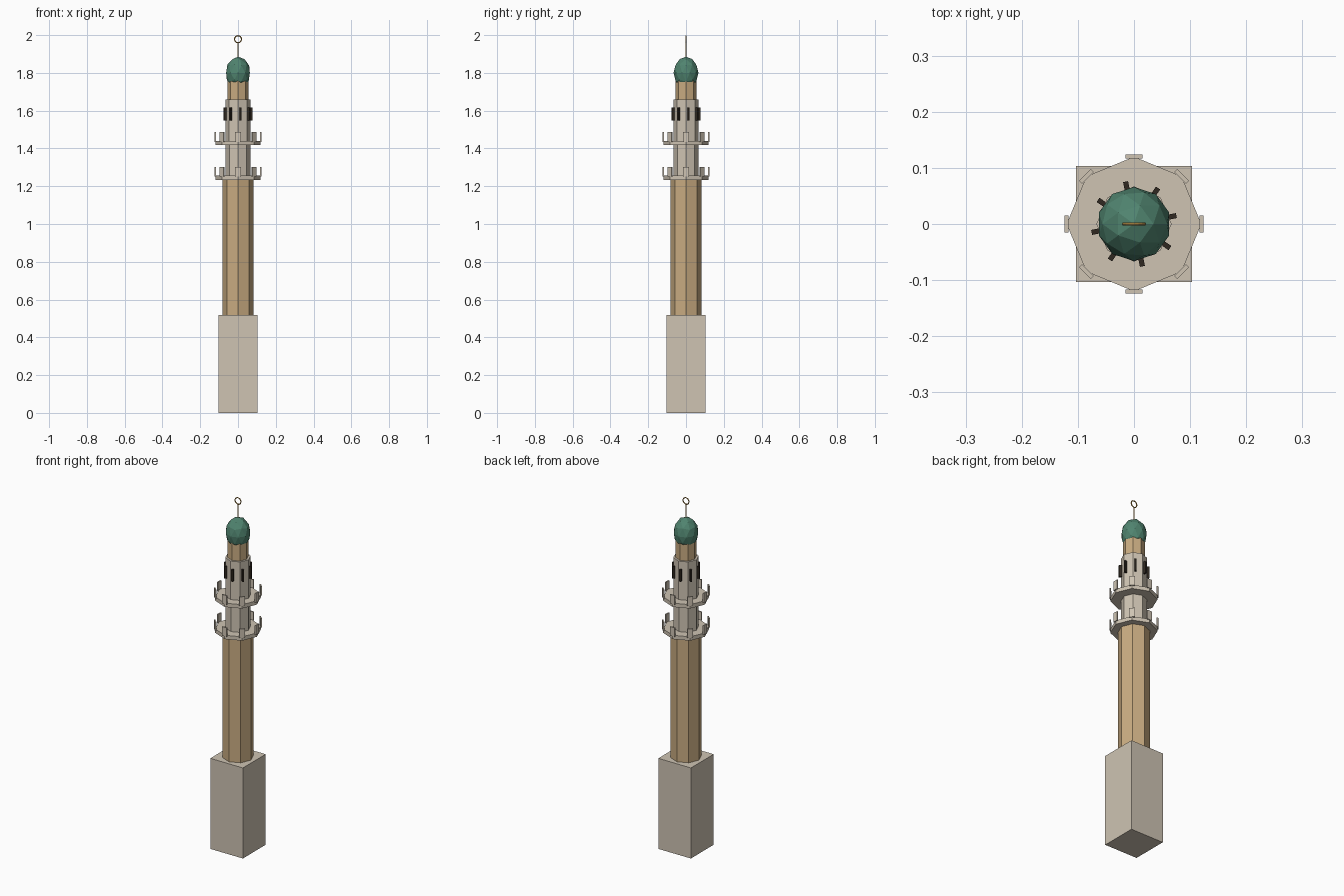
import bpy, math

cube = bpy.data.objects.get("Cube")
if cube:
    bpy.data.objects.remove(cube, do_unlink=True)


def material(name, r, g, b):
    m = bpy.data.materials.new(name)
    m.use_nodes = True
    m.diffuse_color = (r, g, b, 1)
    m.node_tree.nodes["Principled BSDF"].inputs["Base Color"].default_value = (r, g, b, 1)
    return m


stone = material("pale_stone", 0.62, 0.55, 0.45)
sand = material("sandstone", 0.58, 0.41, 0.22)
green = material("dome_green", 0.08, 0.23, 0.16)
gold = material("gold", 0.50, 0.28, 0.06)
dark = material("dark_opening", 0.03, 0.022, 0.015)


def finish(name, mat):
    ob = bpy.context.object
    ob.name = name
    ob.data.materials.append(mat)
    return ob


def box(name, mat, size, loc, angle=0):
    bpy.ops.mesh.primitive_cube_add(size=1, location=loc, rotation=(0, 0, angle))
    ob = bpy.context.object
    ob.scale = size
    return finish(name, mat)


def prism(name, mat, radius, z0, z1, sides=8):
    bpy.ops.mesh.primitive_cylinder_add(vertices=sides, radius=radius, depth=z1 - z0,
                                        location=(0, 0, (z0 + z1) / 2))
    return finish(name, mat)


def ring_of_boxes(name, mat, size, radius, z, offset=0):
    # eight boxes around the axis, local x pointing outward
    for i in range(8):
        a = offset + i * math.pi / 4
        box(f"{name}_{i + 1}", mat, size, (radius * math.cos(a), radius * math.sin(a), z), a)


# Square base and stacked octagonal shafts
box("base", stone, (0.206, 0.206, 0.518), (0, 0, 0.259))
prism("main_shaft", sand, 0.082, 0.518, 1.235)
prism("middle_shaft", stone, 0.065, 1.235, 1.44)
prism("lantern_shaft", stone, 0.067, 1.42, 1.66)
prism("upper_shaft", sand, 0.055, 1.66, 1.79)

# Two balconies with parapet panels at the corners
for label, z in (("lower", 1.234), ("upper", 1.418)):
    prism(label + "_balcony", stone, 0.12, z, z + 0.022)
    ring_of_boxes(label + "_parapet", stone, (0.007, 0.03, 0.052), 0.12, z + 0.043)

# Narrow openings around the lantern
ring_of_boxes("window", dark, (0.02, 0.009, 0.068), 0.067, 1.583, math.pi / 16)

# Faceted dome
bpy.ops.mesh.primitive_ico_sphere_add(subdivisions=2, radius=0.066, location=(0, 0, 1.8))
bpy.context.object.scale.z = 1.3
finish("dome", green)

# Finial rod and ring
prism("finial_rod", gold, 0.003, 1.87, 1.96)
bpy.ops.mesh.primitive_torus_add(major_radius=0.0185, minor_radius=0.003, major_segments=16,
                                 minor_segments=6, location=(0, 0, 1.9785),
                                 rotation=(math.pi / 2, 0, 0))
finish("finial_ring", gold)
